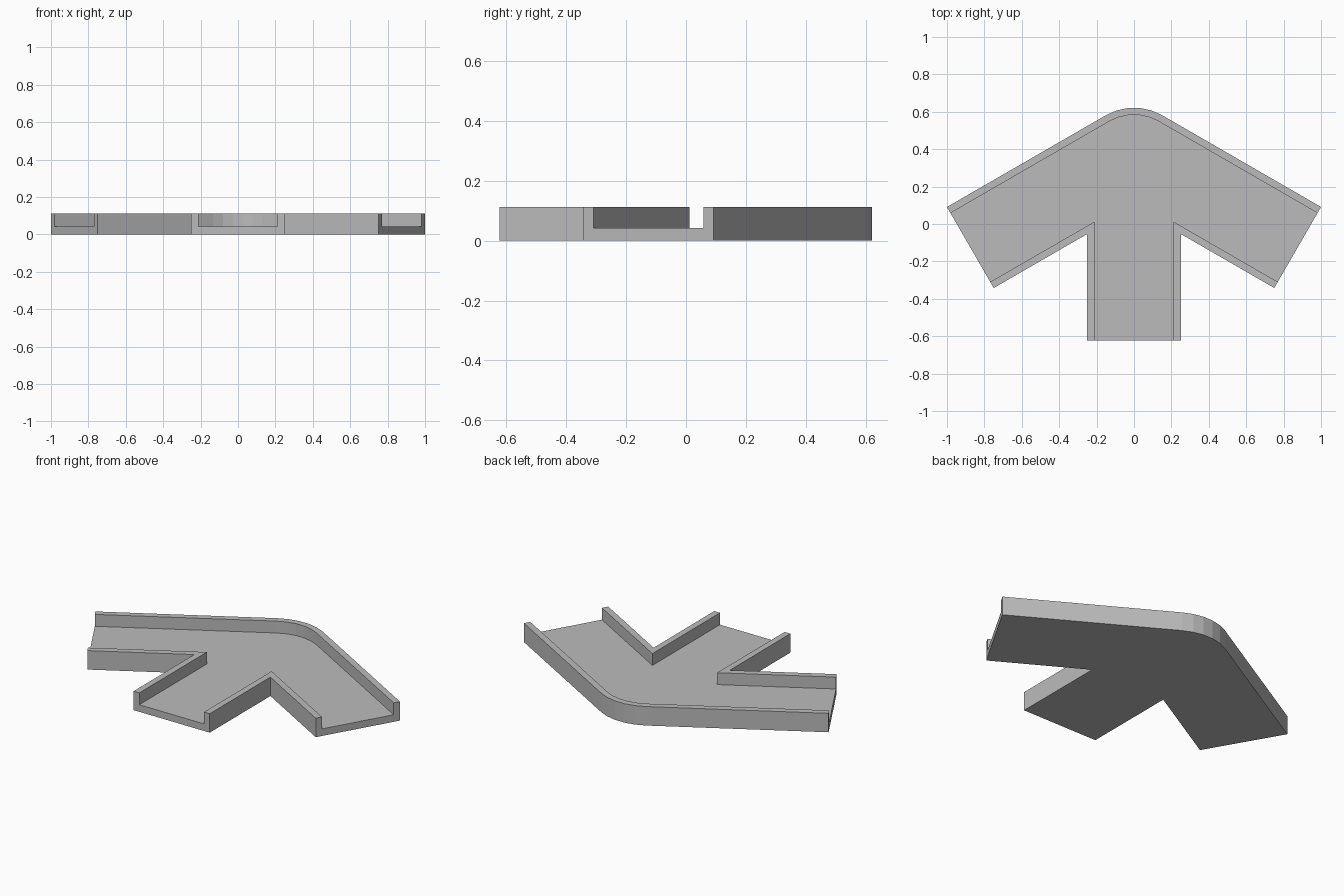
import bpy
import bmesh
from math import sin, cos, tan, radians

cube = bpy.data.objects.get("Cube")
if cube:
    bpy.data.objects.remove(cube, do_unlink=True)

HALF = 0.25            # half the channel width
WALL = 0.0375          # wall thickness
FLOOR_Z, TOP_Z = 0.042, 0.1125
FRONT_Y = -0.622
TIP_Y = 0.091          # outer corner of each arm, at x = 1
SLOPE = radians(30)    # arms sweep back at this angle
BEND_R = 0.30          # outer radius of the rounded back
BEND_STEPS = 5

# Grey material
grey = bpy.data.materials.new("grey")
grey.use_nodes = True
colour = (0.5, 0.5, 0.5, 1)
grey.diffuse_color = colour
grey.node_tree.nodes["Principled BSDF"].inputs["Base Color"].default_value = colour


def mirrored(points):
    return [(-x, y) for x, y in points]


def back_edge(inset):
    """Left to right line of the back wall, moved inwards by inset."""
    centre_y = TIP_Y + tan(SLOPE) - BEND_R / cos(SLOPE)
    r = BEND_R - inset
    arc = []
    for i in range(BEND_STEPS + 1):
        a = SLOPE * (2 * i / BEND_STEPS - 1)
        arc.append((r * sin(a), centre_y + r * cos(a)))
    end = (1 - inset * sin(SLOPE), TIP_Y - inset * cos(SLOPE))
    return mirrored([end]) + arc + [end]


def corner_edge(inset):
    """Arm end, inside corner and stem end of one front wall."""
    d = 2 * HALF - inset
    ex, ey = 1 - d * sin(SLOPE), TIP_Y - d * cos(SLOPE)
    sx = HALF - inset
    return [(ex, ey), (sx, ey + (ex - sx) * tan(SLOPE)), (sx, FRONT_Y)]


# Flat plan: three wall strips and the floor between them, sharing corners
back_out, back_in = back_edge(0), back_edge(WALL)
side_out, side_in = corner_edge(0), corner_edge(WALL)
right_wall = side_out + side_in[::-1]
walls = [back_out + back_in[::-1], right_wall, mirrored(right_wall)]
floor = back_in + side_in + mirrored(side_in)[::-1]

bm = bmesh.new()
corners = {}


def add_face(points):
    verts = []
    for x, y in points:
        key = (round(x, 5), round(y, 5))
        if key not in corners:
            corners[key] = bm.verts.new((x, y, 0))
        verts.append(corners[key])
    return bm.faces.new(verts)


def raise_faces(faces, height, keep):
    result = bmesh.ops.extrude_face_region(bm, geom=faces, use_keep_orig=keep)["geom"]
    verts = [g for g in result if isinstance(g, bmesh.types.BMVert)]
    bmesh.ops.translate(bm, verts=verts, vec=(0, 0, height))
    return [g for g in result if isinstance(g, bmesh.types.BMFace)]


for outline in walls + [floor]:
    add_face(outline)

# Base slab, then the walls raised from its top
slab_top = raise_faces(bm.faces[:], FLOOR_Z, True)
floor_face = max(slab_top, key=lambda f: f.calc_area())
raise_faces([f for f in slab_top if f != floor_face], TOP_Z - FLOOR_Z, False)
bmesh.ops.recalc_face_normals(bm, faces=bm.faces[:])

mesh = bpy.data.meshes.new("three_way_channel")
bm.to_mesh(mesh)
bm.free()
mesh.materials.append(grey)
channel = bpy.data.objects.new("three_way_channel", mesh)
bpy.context.collection.objects.link(channel)
